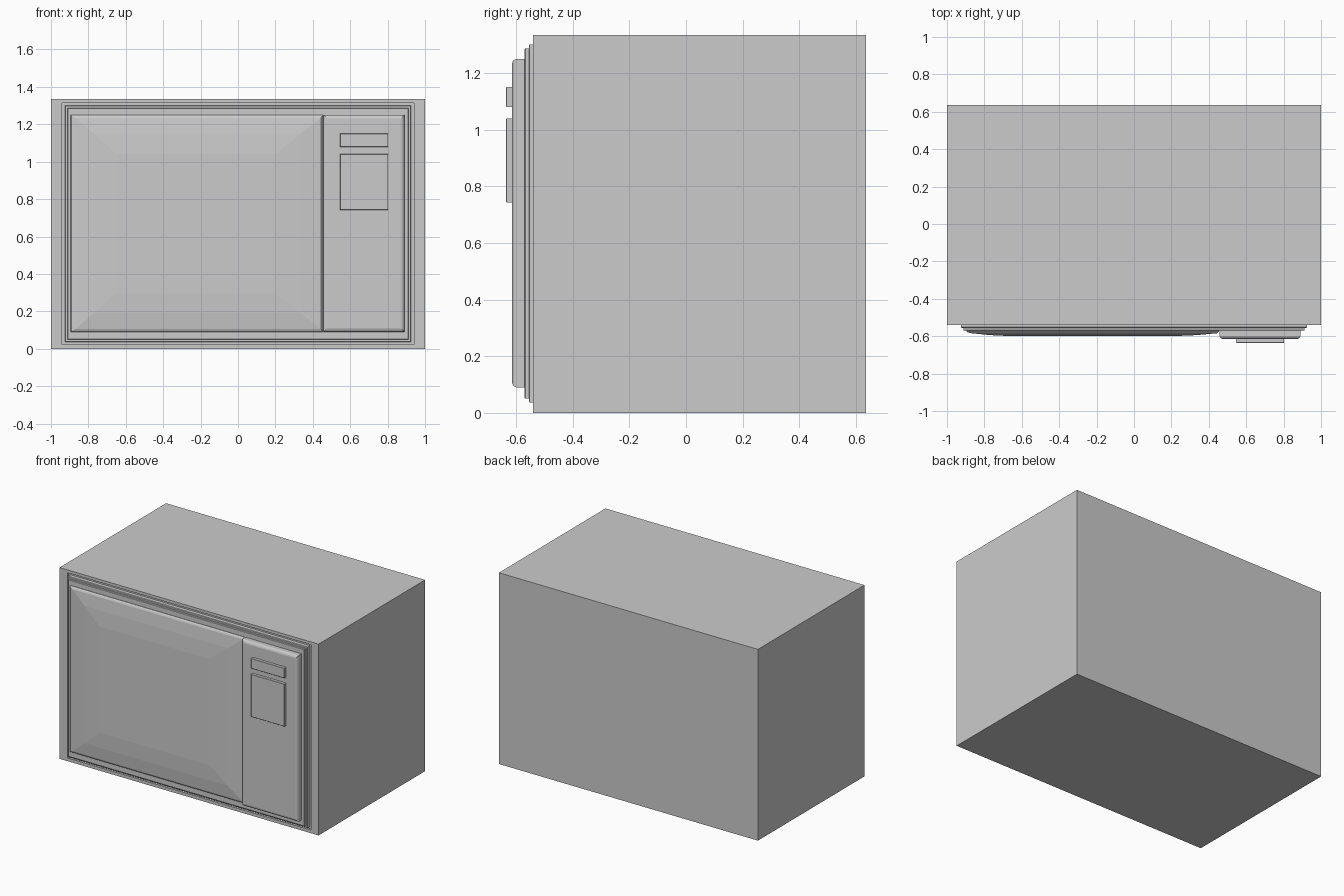
import bpy, bmesh

if "Cube" in bpy.data.objects:
    bpy.data.objects.remove(bpy.data.objects["Cube"])


def stack(name, loops, smooth=False):
    """Bridge rectangular loops (x0, x1, z0, z1, y) from back to front, capped at both ends."""
    bm = bmesh.new()
    rings = [[bm.verts.new(p) for p in ((x0, y, z0), (x1, y, z0), (x1, y, z1), (x0, y, z1))]
             for x0, x1, z0, z1, y in loops]
    bm.faces.new(rings[0])
    bm.faces.new(rings[-1])
    for a, b in zip(rings, rings[1:]):
        for i in range(4):
            j = (i + 1) % 4
            bm.faces.new((a[i], a[j], b[j], b[i]))
    bmesh.ops.recalc_face_normals(bm, faces=bm.faces)
    mesh = bpy.data.meshes.new(name)
    bm.to_mesh(mesh)
    bm.free()
    obj = bpy.data.objects.new(name, mesh)
    bpy.context.collection.objects.link(obj)
    return obj


def rect(x0, x1, z0, z1, steps):
    """Shrink one rectangle by each (inset, y) step."""
    return [(x0 + d, x1 - d, z0 + d, z1 - d, y) for d, y in steps]


# Cabinet with a shallow groove around the front bezel
stack("cabinet", rect(-1, 1, 0, 1.335, [(0, 0.635), (0, -0.54)])
      + rect(-0.94, 0.94, 0.022, 1.315, [(0, -0.54), (0, -0.525)]))

# Stepped bezel behind the door and controls
stack("front_bezel", rect(-0.925, 0.925, 0.037, 1.3,
      [(0, -0.527), (0, -0.552), (0.003, -0.555), (0.013, -0.555),
       (0.013, -0.567), (0.016, -0.57)]))

# Door with a rolled rim and a gently domed front
stack("door", rect(-0.895, 0.455, 0.09, 1.25, [(0, -0.568), (0, -0.573), (0.006, -0.58)])
      + [(-0.87, 0.445, 0.105, 1.235, -0.584),
         (-0.77, 0.335, 0.19, 1.15, -0.594),
         (-0.65, 0.2, 0.3, 1.04, -0.6)])

# Control panel with rounded front edges
stack("control_panel", rect(0.457, 0.89, 0.09, 1.25,
      [(0, -0.568), (0, -0.599), (0.004, -0.608), (0.012, -0.613), (0.02, -0.615)]))

# Display and keypad
for name, z0, z1 in (("display", 1.08, 1.15), ("keypad", 0.743, 1.04)):
    stack(name, rect(0.545, 0.803, z0, z1, [(0, -0.613), (0, -0.633), (0.002, -0.635)]))
